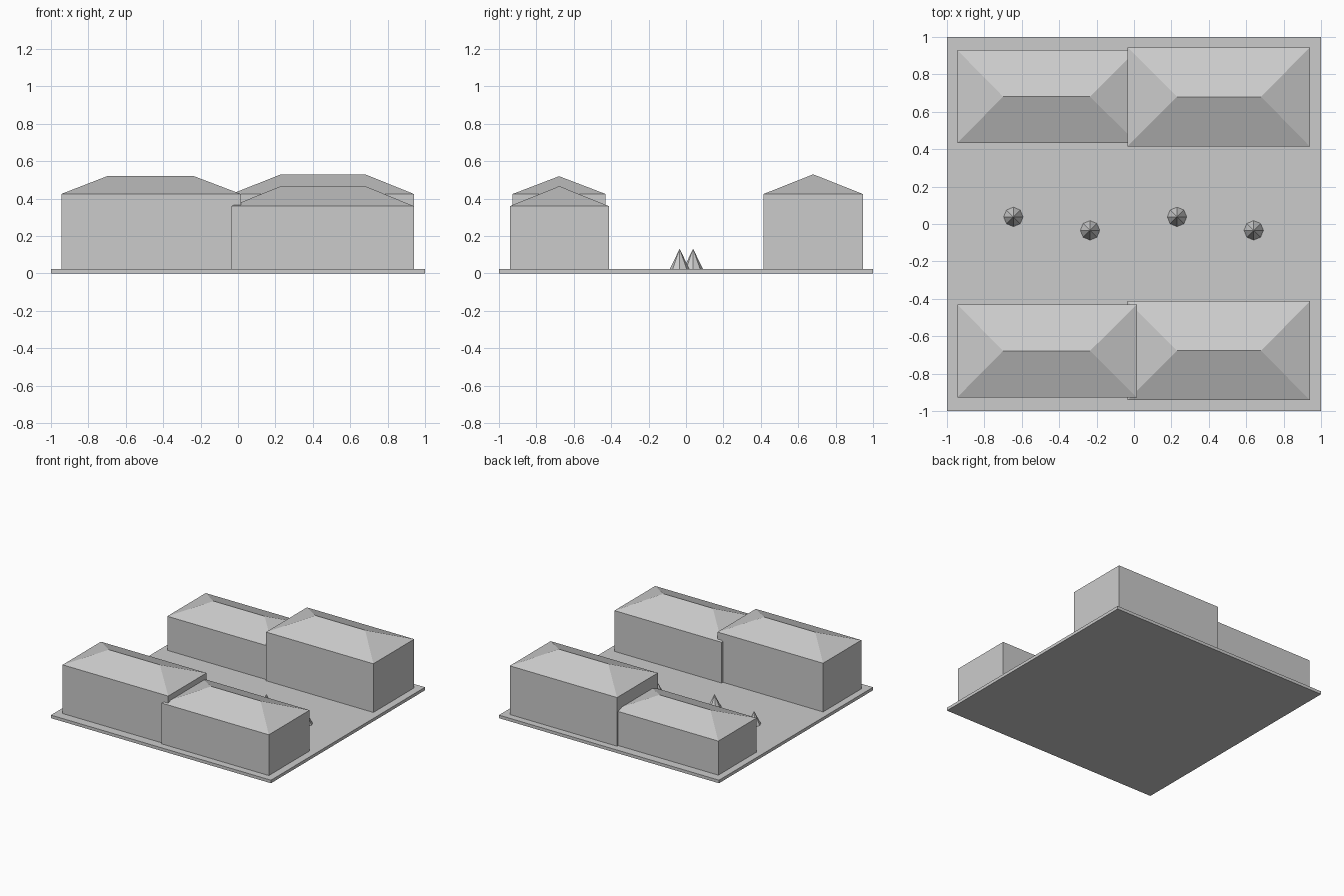
import bpy
import bmesh

cube = bpy.data.objects.get("Cube")
if cube:
    bpy.data.objects.remove(cube, do_unlink=True)

grey = bpy.data.materials.new("plain_grey")
grey.use_nodes = True
COLOUR = (0.6, 0.6, 0.6, 1)
grey.diffuse_color = COLOUR
grey.node_tree.nodes["Principled BSDF"].inputs["Base Color"].default_value = COLOUR

GROUND = 0.025


def add_object(name, bm):
    bmesh.ops.recalc_face_normals(bm, faces=bm.faces[:])
    mesh = bpy.data.meshes.new(name)
    bm.to_mesh(mesh)
    bm.free()
    mesh.materials.append(grey)
    obj = bpy.data.objects.new(name, mesh)
    bpy.context.collection.objects.link(obj)
    return obj


def box(name, x0, x1, y0, y1, z0, z1):
    bm = bmesh.new()
    bmesh.ops.create_cube(bm, size=1)
    bmesh.ops.scale(bm, vec=(x1 - x0, y1 - y0, z1 - z0), verts=bm.verts)
    bmesh.ops.translate(bm, vec=((x0 + x1) / 2, (y0 + y1) / 2, (z0 + z1) / 2), verts=bm.verts)
    return add_object(name, bm)


def hip_roof(name, x0, x1, y0, y1, eave, ridge, ridge_x0, ridge_x1):
    mid = (y0 + y1) / 2
    bm = bmesh.new()
    a, b, c, d = [bm.verts.new((x, y, eave)) for x, y in
                  ((x0, y0), (x1, y0), (x1, y1), (x0, y1))]
    e = bm.verts.new((ridge_x0, mid, ridge))
    f = bm.verts.new((ridge_x1, mid, ridge))
    for face in ((a, b, f, e), (b, c, f), (c, d, e, f), (d, a, e), (d, c, b, a)):
        bm.faces.new(face)
    return add_object(name, bm)


# Ground slab
box("ground_slab", -1, 1, -1, 1, 0, GROUND)

# Long houses: x range, y range, eave, ridge height, ridge x range
WEST = (-0.945, 0.015)
EAST = (-0.035, 0.94)
WEST_RIDGE = (-0.70, -0.235)
EAST_RIDGE = (0.23, 0.68)
houses = {
    "front_right_house": (WEST, (-0.927, -0.43), 0.425, 0.52, WEST_RIDGE),
    "front_left_house": (EAST, (-0.942, -0.413), 0.36, 0.467, EAST_RIDGE),
    "back_right_house": (WEST, (0.432, 0.93), 0.305, 0.40, WEST_RIDGE),
    "back_left_house": (EAST, (0.415, 0.945), 0.425, 0.53, EAST_RIDGE),
}
for name, (xs, ys, eave, ridge, ridge_xs) in houses.items():
    box(name + "_walls", *xs, *ys, GROUND, eave)
    hip_roof(name + "_roof", *xs, *ys, eave, ridge, *ridge_xs)

# Small cone trees, staggered along the street
TREE_HEIGHT = 0.107
for i, x in enumerate((-0.645, -0.235, 0.23, 0.64)):
    bm = bmesh.new()
    bmesh.ops.create_cone(bm, cap_ends=True, segments=8, radius1=0.052, radius2=0,
                          depth=TREE_HEIGHT)
    bmesh.ops.remove_doubles(bm, verts=bm.verts, dist=0.0001)
    y = -0.034 if i % 2 else 0.038
    bmesh.ops.translate(bm, vec=(x, y, GROUND + TREE_HEIGHT / 2), verts=bm.verts)
    add_object(f"tree_{i + 1}", bm)
